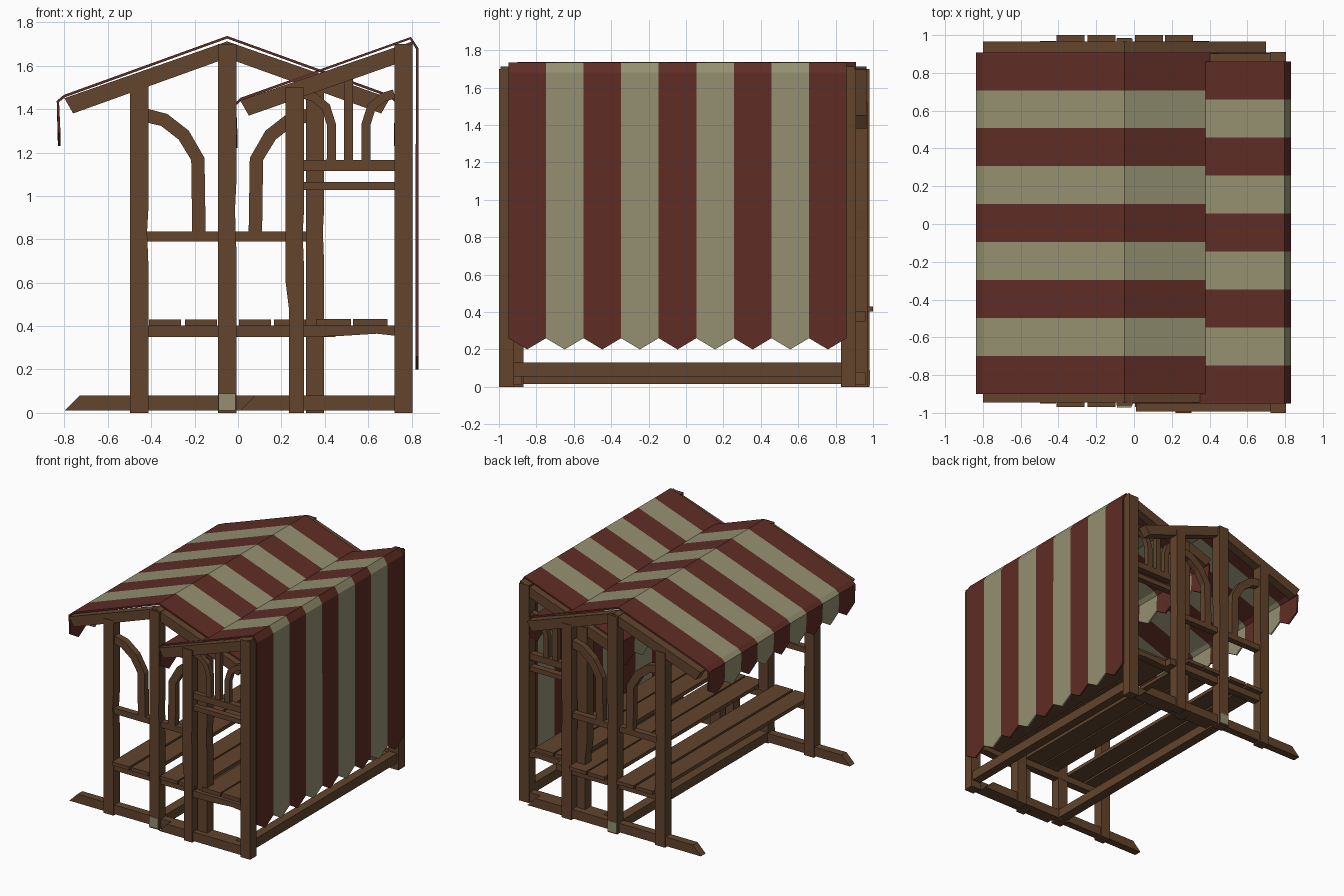
import bpy, bmesh, math
from mathutils import Vector

if "Cube" in bpy.data.objects:
    bpy.data.objects.remove(bpy.data.objects["Cube"], do_unlink=True)


def material(name, rgb):
    m = bpy.data.materials.new(name)
    m.use_nodes = True
    m.diffuse_color = (*rgb, 1)
    bsdf = next(n for n in m.node_tree.nodes if n.type == 'BSDF_PRINCIPLED')
    bsdf.inputs["Base Color"].default_value = (*rgb, 1)
    bsdf.inputs["Roughness"].default_value = 0.9
    return m


wood = material("brown wood", (0.122, 0.058, 0.026))
red = material("dark red cloth", (0.115, 0.026, 0.018))
tan = material("tan cloth", (0.295, 0.28, 0.165))


def finish(name, bm, mats):
    bmesh.ops.recalc_face_normals(bm, faces=bm.faces)
    mesh = bpy.data.meshes.new(name)
    bm.to_mesh(mesh)
    bm.free()
    for m in mats:
        mesh.materials.append(m)
    ob = bpy.data.objects.new(name, mesh)
    bpy.context.collection.objects.link(ob)
    return ob


def slab(name, pts, y0, y1, mat=wood):
    """Outline in x and z, extruded from y0 to y1."""
    bm = bmesh.new()
    face = bm.faces.new([bm.verts.new((x, y0, z)) for x, z in pts])
    new = bmesh.ops.extrude_face_region(bm, geom=[face])["geom"]
    verts = [v for v in new if isinstance(v, bmesh.types.BMVert)]
    bmesh.ops.translate(bm, verts=verts, vec=(0, y1 - y0, 0))
    return finish(name, bm, [mat])


def box(name, x0, x1, y0, y1, z0, z1, mat=wood):
    return slab(name, [(x0, z0), (x1, z0), (x1, z1), (x0, z1)], y0, y1, mat)


def post(name, x, top, y0, y1, lean=0.0):
    """Upright with a hand-hewn kink in its sides."""
    h = 0.042
    slab(name, [(x - h + lean, 0), (x + h, 0), (x + h, top * 0.45),
                (x + h - 0.006, top * 0.55), (x + h, top * 0.62), (x + h, top),
                (x - h, top), (x - h, top * 0.4),
                (x - h + lean, top * 0.32)], y0, y1)


def brace(name, path, width, y0, y1):
    """Bent strip that follows a path in x and z."""
    pts = [Vector(p) for p in path]
    left, right = [], []
    for i, p in enumerate(pts):
        d = (pts[min(i + 1, len(pts) - 1)] - pts[max(i - 1, 0)]).normalized()
        n = Vector((-d.y, d.x)) * width / 2
        left.append(p + n)
        right.append(p - n)
    slab(name, left + right[::-1], y0, y1)


def awning(name, profile, tips, y_start, width=0.201, count=9):
    """Striped cloth along y; ends listed in tips hang down in points."""
    bm = bmesh.new()
    for s in range(count):
        y = y_start + s * width
        cols = []
        for k in range(3):
            col = []
            for i, (x, z) in enumerate(profile):
                drop = 0.06 if k == 1 and i in tips else 0
                col.append(bm.verts.new((x, y + k * width / 2, z - drop)))
            cols.append(col)
        for a, b in zip(cols, cols[1:]):
            for i in range(len(profile) - 1):
                f = bm.faces.new((a[i], a[i + 1], b[i + 1], b[i]))
                f.material_index = s % 2
    bmesh.ops.remove_doubles(bm, verts=bm.verts, dist=0.0005)
    ob = finish(name, bm, [red, tan])
    mod = ob.modifiers.new("thickness", 'SOLIDIFY')
    mod.thickness = 0.012
    mod.offset = 0


# Main gabled frame, front and back
RIDGE = -0.05
for side, y0 in (("front", -0.95), ("back", 0.89)):
    y1 = y0 + 0.08
    ym = (y0 + y1) / 2
    out = -1 if side == "front" else 1
    for tag, sx in (("left", 1), ("right", -1)):
        post(f"main_{side}_{tag}_post", RIDGE + sx * 0.405, 1.52, y0, y1)
        brace(f"main_{side}_{tag}_brace",
              [(RIDGE + sx * u, z) for u, z in
               ((0.37, 1.37), (0.29, 1.35), (0.2, 1.28), (0.135, 1.17), (0.13, 0.83))],
              0.062, ym - 0.025, ym + 0.025)
    post(f"main_{side}_centre_post", RIDGE, 1.7, y0 + out * 0.012, y1 + out * 0.012)
    slab(f"main_{side}_rafters",
         [(RIDGE - 0.75, 1.45), (RIDGE - 0.71, 1.38), (RIDGE, 1.635),
          (RIDGE + 0.71, 1.38), (RIDGE + 0.75, 1.45), (RIDGE, 1.712)],
         y0 + 0.005, y1 - 0.005)
    slab(f"main_{side}_foot", [(-0.8, 0.01), (0.7, 0.01), (0.63, 0.08), (-0.73, 0.08)],
         y0 + 0.01, y1 - 0.01)
    box(f"main_{side}_rail", -0.42, 0.32, ym - 0.025, ym + 0.025, 0.79, 0.835)
    box(f"main_{side}_bench_support", -0.42, 0.45, ym - 0.03, ym + 0.03, 0.35, 0.402)

# Side frame with a single slope, front and back
for side, y0 in (("front", -1.0), ("back", 0.83)):
    y1 = y0 + 0.08
    ym = (y0 + y1) / 2
    post(f"side_{side}_inner_post", 0.262, 1.5, y0, y1, 0.015)
    box(f"side_{side}_outer_post", 0.722, 0.805, y0, y1, 0, 1.7)
    slab(f"side_{side}_rafter", [(0.01, 1.44), (0.05, 1.37), (0.805, 1.635), (0.805, 1.712)],
         y0 + 0.008, y1 - 0.008)
    slab(f"side_{side}_foot", [(0.01, 0.01), (0.79, 0.01), (0.79, 0.08), (0.08, 0.08)],
         y0 + 0.01, y1 - 0.01)
    for tag, z0, z1 in (("upper", 1.115, 1.165), ("lower", 1.027, 1.064)):
        box(f"side_{side}_{tag}_rail", 0.29, 0.73, ym - 0.025, ym + 0.025, z0, z1)
    slab(f"side_{side}_bench_support",
         [(0.29, 0.35), (0.48, 0.355), (0.64, 0.365), (0.73, 0.355), (0.73, 0.402), (0.29, 0.402)],
         ym - 0.03, ym + 0.03)
    box(f"side_{side}_spindle", 0.489, 0.53, ym - 0.02, ym + 0.02, 1.16, 1.54)
    for tag, sx in (("left", 1), ("right", -1)):
        brace(f"side_{side}_{tag}_brace",
              [(0.51 + sx * u, z) for u, z in
               ((0.21, 1.47), (0.16, 1.455), (0.105, 1.41), (0.08, 1.33), (0.08, 1.16))],
              0.042, ym - 0.02, ym + 0.02)

# Long ground beams, the middle one with pale end blocks
box("middle_ground_beam", -0.088, -0.012, -0.93, 0.95, 0.015, 0.085)
for tag, y0 in (("front", -0.972), ("back", 0.93)):
    box(f"middle_beam_{tag}_end", -0.09, -0.012, y0, y0 + 0.055, 0.01, 0.09, tan)
box("outer_ground_beam", 0.725, 0.795, -0.93, 0.84, 0.055, 0.13)

# Bench planks
for i, x in enumerate((-0.41, -0.245, 0.005, 0.165)):
    box(f"main_bench_plank_{i + 1}", x, x + 0.148, -0.97, 1.0, 0.402, 0.43)
for i, x in enumerate((0.36, 0.53)):
    box(f"side_bench_plank_{i + 1}", x, x + 0.16, -0.96, 0.88, 0.402, 0.432)

# Striped cloth roofs with hanging edges
awning("main_awning",
       [(-0.824, 1.29), (-0.83, 1.435), (-0.8, 1.46), (RIDGE, 1.731),
        (0.7, 1.46), (0.73, 1.435), (0.724, 1.29)], (0, 6), -0.9)
awning("side_awning",
       [(-0.008, 1.28), (-0.014, 1.42), (0.015, 1.447), (0.795, 1.727),
        (0.825, 1.68), (0.825, 0.26)], (0, 5), -0.95)
